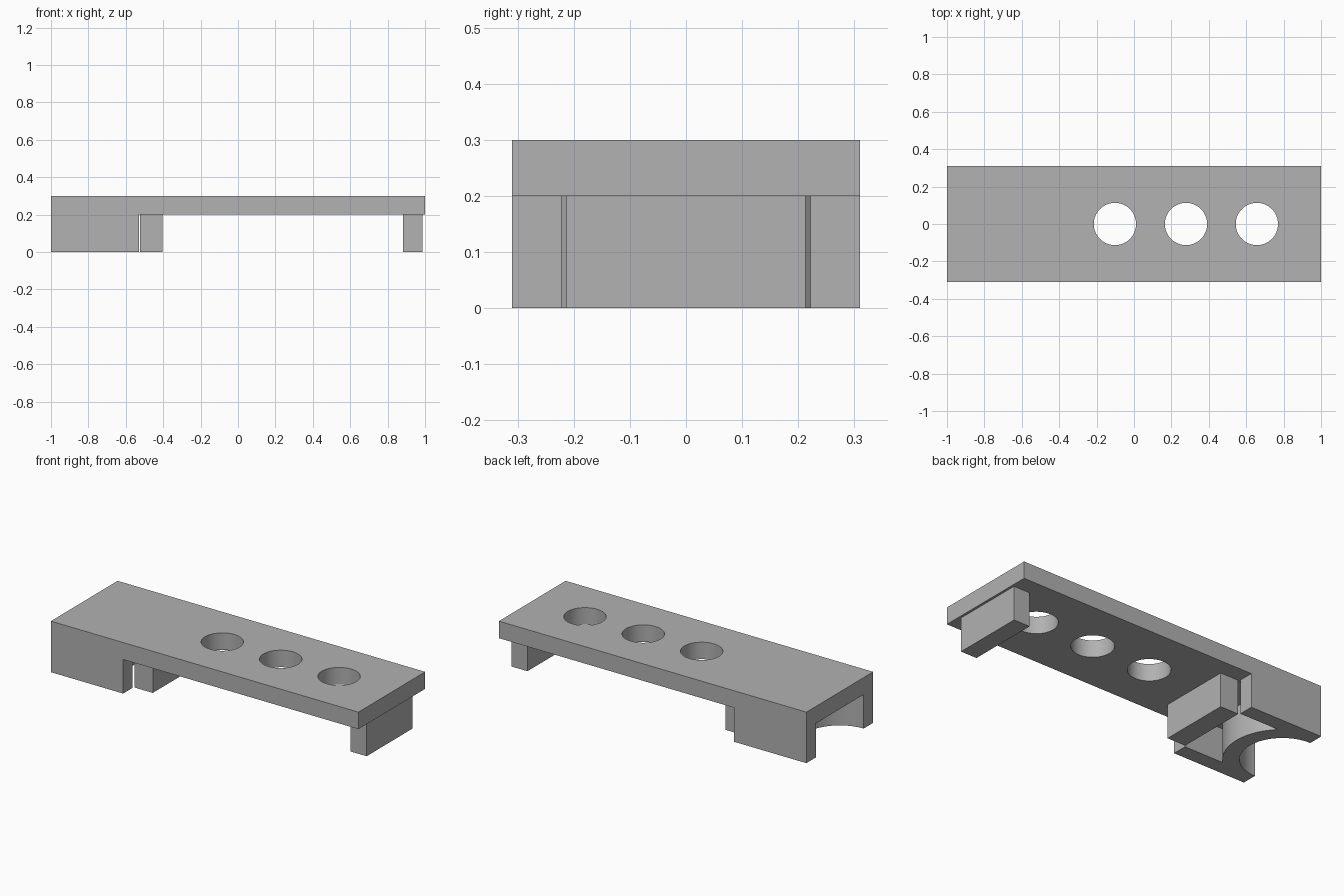
import bpy, bmesh
from math import sin, cos, asin, pi, radians

cube = bpy.data.objects.get("Cube")
if cube:
    bpy.data.objects.remove(cube, do_unlink=True)

HALF_W = 0.31      # half width of the body
SLOT = 0.222       # half width of the slot between the side walls
TAB = 0.213        # half width of the cross bars
UNDER = 0.2        # underside of the deck
TOP = 0.3

grey = bpy.data.materials.new("plain_grey")
grey.use_nodes = True
grey.diffuse_color = (0.445, 0.445, 0.445, 1)
grey.node_tree.nodes["Principled BSDF"].inputs["Base Color"].default_value = grey.diffuse_color


def arc(cx, cy, r, start, end, steps):
    return [(cx + r * cos(start + (end - start) * i / steps),
             cy + r * sin(start + (end - start) * i / steps)) for i in range(steps + 1)]


def prism(name, outline, z0, z1):
    """Extrude a counter-clockwise outline from z0 up to z1."""
    bm = bmesh.new()
    base = bm.faces.new([bm.verts.new((x, y, z0)) for x, y in outline])
    up = bmesh.ops.extrude_face_region(bm, geom=[base], use_keep_orig=True)["geom"]
    bmesh.ops.translate(bm, vec=(0, 0, z1 - z0),
                        verts=[v for v in up if isinstance(v, bmesh.types.BMVert)])
    bmesh.ops.recalc_face_normals(bm, faces=bm.faces)
    mesh = bpy.data.meshes.new(name)
    bm.to_mesh(mesh)
    bm.free()
    mesh.materials.append(grey)
    obj = bpy.data.objects.new(name, mesh)
    bpy.context.collection.objects.link(obj)
    return obj


def rectangle(x0, x1, half):
    return [(x0, -half), (x1, -half), (x1, half), (x0, half)]


def smooth(obj):
    bpy.ops.object.select_all(action="DESELECT")
    obj.select_set(True)
    bpy.context.view_layer.objects.active = obj
    bpy.ops.object.shade_smooth_by_angle(angle=radians(30))


# Deck with three round through holes
deck = prism("deck", rectangle(-1, 1, HALF_W), UNDER, TOP)
cutters = []
for x in (-0.102, 0.278, 0.657):
    cutter = prism("hole_cutter", arc(x, 0, 0.113, 0, 2 * pi, 64)[:-1], UNDER - 0.1, TOP + 0.1)
    cutter.hide_render = True
    cut = deck.modifiers.new("hole", "BOOLEAN")
    cut.operation = "DIFFERENCE"
    cut.solver = "EXACT"
    cut.object = cutter
    cutters.append(cutter)
bpy.context.view_layer.update()
drilled = bpy.data.meshes.new_from_object(deck.evaluated_get(bpy.context.evaluated_depsgraph_get()))
deck.modifiers.clear()
deck.data = drilled
for cutter in cutters:
    bpy.data.objects.remove(cutter, do_unlink=True)
smooth(deck)

# Side walls joined by a curved wall, open at the end and towards the slot
bend = asin(SLOT / HALF_W)
outline = [(-1, -HALF_W), (-0.53, -HALF_W), (-0.53, -SLOT)]
outline += arc(-1, 0, HALF_W, -bend, bend, 32)
outline += [(-0.53, SLOT), (-0.53, HALF_W), (-1, HALF_W)]
outline += arc(-1, 0, SLOT, pi / 2, -pi / 2, 48)
smooth(prism("end_block", outline, 0, UNDER))

# Cross bars under the deck
prism("middle_bar", rectangle(-0.523, -0.405, TAB), 0, UNDER)
prism("end_bar", rectangle(0.882, 0.986, TAB), 0, UNDER)
